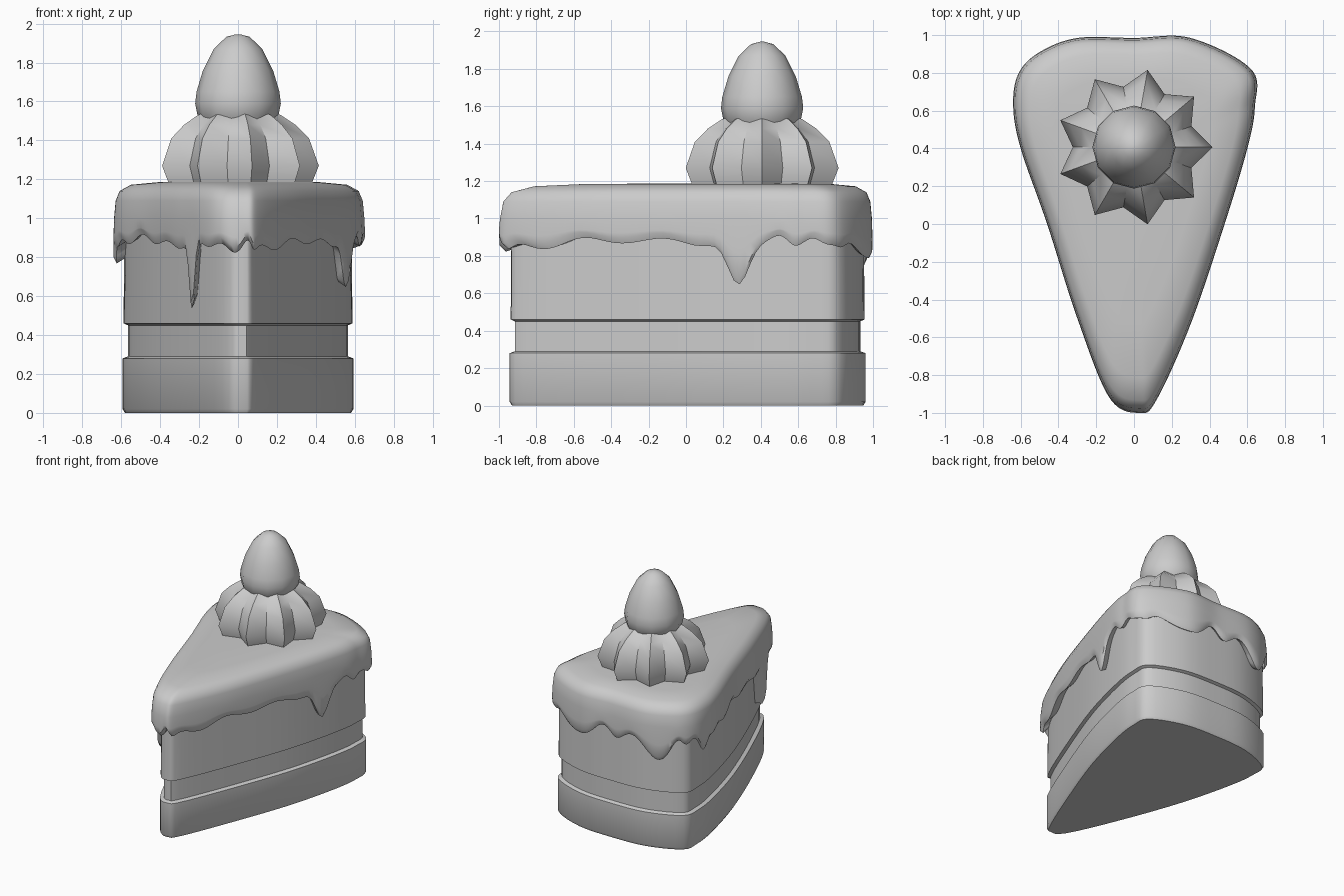
import bpy, bmesh, math
from mathutils import Vector
from math import sin, cos, pi, exp

if "Cube" in bpy.data.objects:
    bpy.data.objects.remove(bpy.data.objects["Cube"])

mat = bpy.data.materials.new("plain grey")
mat.use_nodes = True
GREY = (0.6, 0.6, 0.6, 1)
mat.diffuse_color = GREY
mat.node_tree.nodes["Principled BSDF"].inputs["Base Color"].default_value = GREY


def loft(name, rings, angle):
    """Skin a stack of equal rings from top to bottom, closing both ends."""
    bm = bmesh.new()
    rows = [[bm.verts.new(p) for p in r] for r in rings]
    n = len(rows[0])
    for a, b in zip(rows, rows[1:]):
        for i in range(n):
            j = (i + 1) % n
            bm.faces.new((a[i], b[i], b[j], a[j]))
    bm.faces.new(rows[0])
    bm.faces.new(rows[-1][::-1])
    bmesh.ops.recalc_face_normals(bm, faces=bm.faces)
    mesh = bpy.data.meshes.new(name)
    bm.to_mesh(mesh)
    bm.free()
    ob = bpy.data.objects.new(name, mesh)
    bpy.context.collection.objects.link(ob)
    mesh.materials.append(mat)
    bpy.ops.object.select_all(action='DESELECT')
    ob.select_set(True)
    bpy.context.view_layer.objects.active = ob
    bpy.ops.object.shade_smooth_by_angle(angle=math.radians(angle))
    return ob


def smooth_loop(pts, steps):
    """Closed Catmull-Rom curve through the points."""
    out, n = [], len(pts)
    for i in range(n):
        p0, p1, p2, p3 = (Vector(pts[(i + k) % n]) for k in (-1, 0, 1, 2))
        for s in range(steps):
            t = s / steps
            out.append(0.5 * (2 * p1 + (p2 - p0) * t
                              + (2 * p0 - 5 * p1 + 4 * p2 - p3) * t * t
                              + (3 * p1 - p0 - 3 * p2 + p3) * t ** 3))
    return out


def inset(pts, d):
    """Move each loop point inwards along its normal (counter-clockwise loop)."""
    out = []
    for i, p in enumerate(pts):
        t = (pts[(i + 1) % len(pts)] - pts[i - 1]).normalized()
        out.append(p + Vector((-t.y, t.x)) * d)
    return out


# Sponge: wedge with a recessed filling band
wedge = smooth_loop([(0.03, -0.94), (0.1, -0.87), (0.27, -0.46), (0.45, 0.03),
                     (0.56, 0.45), (0.59, 0.68), (0.56, 0.83), (0.3, 0.94),
                     (0, 0.96), (-0.3, 0.94), (-0.56, 0.83), (-0.59, 0.68),
                     (-0.56, 0.45), (-0.45, 0.03), (-0.27, -0.46), (-0.08, -0.88)], 4)
sponge = []
for d, z in ((0.01, 1.05), (0.005, 0.46), (0.028, 0.45), (0.028, 0.29),
             (0, 0.28), (0, 0.02), (0.012, 0)):
    sponge.append([(p.x, p.y, z) for p in inset(wedge, d)])
loft("sponge", sponge, 40)

# Icing: domed cap with a wavy, dripping lower edge
edge = smooth_loop([(0.03, -1), (0.12, -0.93), (0.3, -0.53), (0.48, 0),
                    (0.6, 0.4), (0.64, 0.62), (0.62, 0.82), (0.3, 0.985),
                    (0, 0.985), (-0.3, 0.985), (-0.5, 0.91), (-0.61, 0.8),
                    (-0.64, 0.63), (-0.6, 0.4), (-0.46, 0), (-0.3, -0.5),
                    (-0.13, -0.92)], 12)
# Each drip: x, y, depth, half width
drips = [(0.56, 0.28, 0.26, 0.085), (-0.23, -0.67, 0.38, 0.06),
         (-0.64, 0.66, 0.13, 0.07), (-0.42, 0.95, 0.18, 0.09),
         (0.3, 0.98, 0.1, 0.14), (0.6, 0.84, 0.07, 0.07),
         (-0.05, 0.98, 0.05, 0.08)]


def hem(p, i):
    z = 0.885 + 0.018 * sin(i * 0.62) + 0.014 * sin(i * 0.27 + 1) - 0.03 * max(0, -p.y)
    for x, y, depth, w in drips:
        z -= depth * exp(-((p.x - x) ** 2 + (p.y - y) ** 2) / (w * w))
    return z


centre = Vector((0, 0.35))


def icing_ring(scale, height):
    ring = []
    for i, p in enumerate(edge):
        q = centre + (p - centre) * scale
        ring.append((q.x, q.y, height(hem(p, i))))
    return ring


icing = [icing_ring(s, lambda h, z=z: z) for s, z in
         ((0.2, 1.187), (0.65, 1.185), (0.86, 1.172), (0.95, 1.14), (0.982, 1.09), (0.995, 1.0))]
icing += [icing_ring(1.0, lambda h: 0.5 * (h + 0.98)),
          icing_ring(0.998, lambda h: h + 0.03),
          icing_ring(0.975, lambda h: h),
          icing_ring(0.9, lambda h: h + 0.03),
          icing_ring(0.8, lambda h: 0.98)]
loft("icing", icing, 50)


# Turned parts sit on the wide end of the slice
def turned(name, profile, sides, valley, angle):
    rings = []
    for r, z in profile:
        ring = []
        for k in range(sides):
            a = 2 * pi * k / sides
            rr = r * (valley if k % 2 else 1)
            ring.append((rr * cos(a), 0.407 + rr * sin(a), z))
        rings.append(ring)
    loft(name, rings, angle)


# Piped cream: nine-pointed star rosette
turned("cream_rosette", [(0.1, 1.57), (0.22, 1.53), (0.295, 1.48), (0.365, 1.41),
                         (0.415, 1.27), (0.375, 1.17), (0.3, 1.13)], 18, 0.78, 35)

# Berry on top
turned("berry", [(0.012, 1.945), (0.06, 1.932), (0.125, 1.87), (0.18, 1.76),
                 (0.213, 1.65), (0.22, 1.59), (0.208, 1.53), (0.17, 1.47)], 12, 1, 50)
